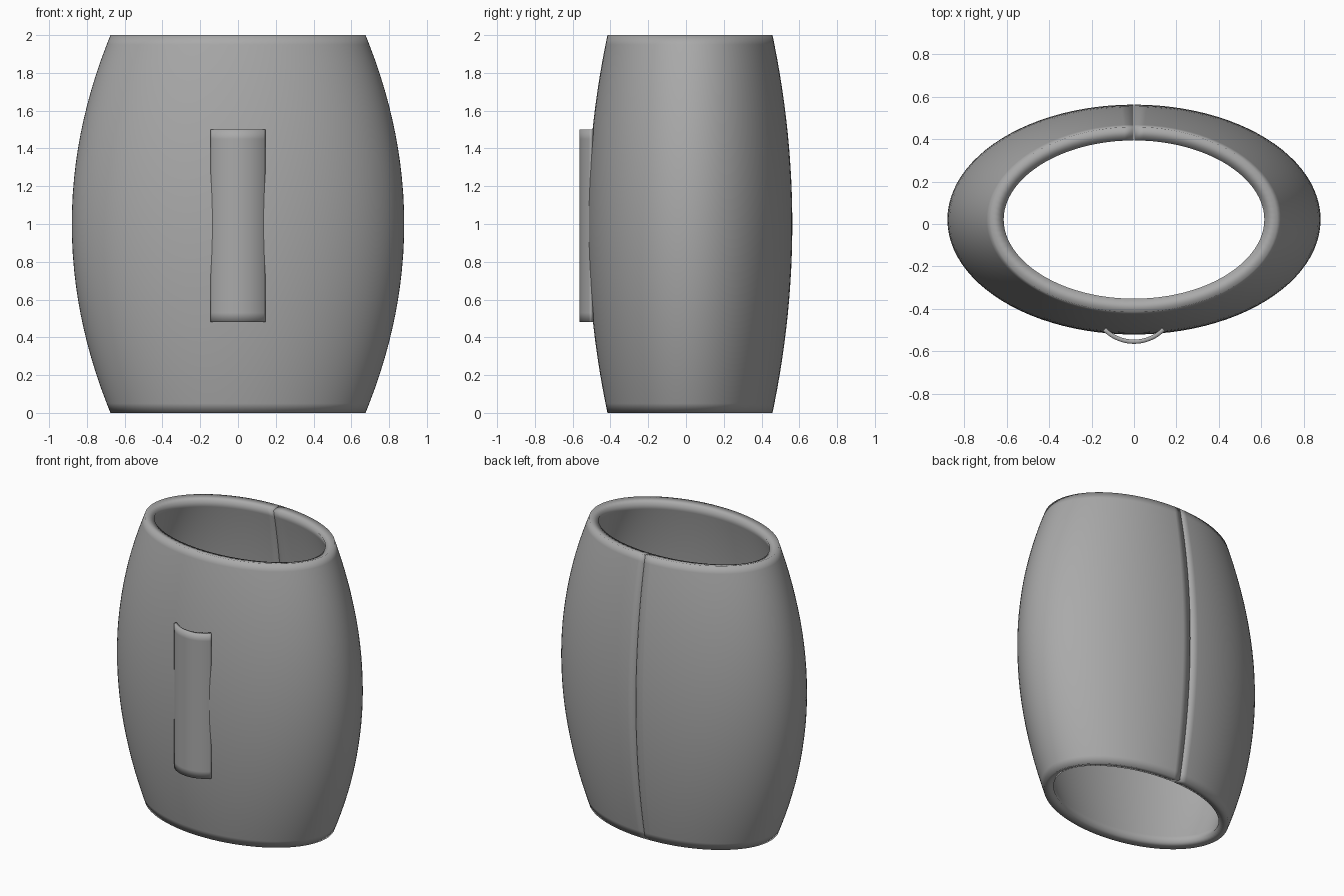
import bpy, math

if "Cube" in bpy.data.objects:
    bpy.data.objects.remove(bpy.data.objects["Cube"])

grey = bpy.data.materials.new("plain_grey")
grey.diffuse_color = (0.4, 0.4, 0.4, 1)
grey.use_nodes = True
grey.node_tree.nodes["Principled BSDF"].inputs["Base Color"].default_value = grey.diffuse_color


def shell(name, verts, cols, rows, thickness):
    """Open grid of cols x rows points, thickened inwards and smoothed."""
    faces = [(r * cols + c, r * cols + c + 1, (r + 1) * cols + c + 1, (r + 1) * cols + c)
             for r in range(rows - 1) for c in range(cols - 1)]
    mesh = bpy.data.meshes.new(name)
    mesh.from_pydata(verts, [], faces)
    mesh.materials.append(grey)
    mesh.polygons.foreach_set("use_smooth", [True] * len(faces))
    ob = bpy.data.objects.new(name, mesh)
    bpy.context.collection.objects.link(ob)
    mod = ob.modifiers.new("wall", 'SOLIDIFY')
    mod.thickness = thickness
    mod.offset = -1
    mod.use_even_offset = True
    return ob


# Barrel-shaped oval sleeve, split by a thin seam down the back
COLS = 97
heights = [0, 0.05] + [0.05 + 1.9 * i / 24 for i in range(1, 24)] + [1.95, 2]
gap = 0.004
verts = []
for z in heights:
    bulge = 1 - (z - 1) ** 2
    rx, ry = 0.675 + 0.205 * bulge, 0.437 + 0.105 * bulge
    for c in range(COLS):
        a = math.pi / 2 + gap + (2 * math.pi - 2 * gap) * c / (COLS - 1)
        verts.append((rx * math.cos(a), 0.021 + ry * math.sin(a), z))
shell("sleeve", verts, COLS, len(heights), 0.065)

# Curved strap loop on the front
COLS = 25
R = 0.206
half = math.asin(0.146 / R)
levels = [0.48, 0.53, 0.75, 0.99, 1.23, 1.45, 1.5]
verts = []
for z in levels:
    for c in range(COLS):
        a = -half + 2 * half * c / (COLS - 1)
        verts.append((R * math.sin(a), -0.565 + R * (1 - math.cos(a)), z))
strap = shell("front_strap", verts, COLS, len(levels), 0.02)
bpy.context.view_layer.objects.active = strap
strap.select_set(True)
bpy.ops.object.shade_smooth_by_angle(angle=math.radians(40))
